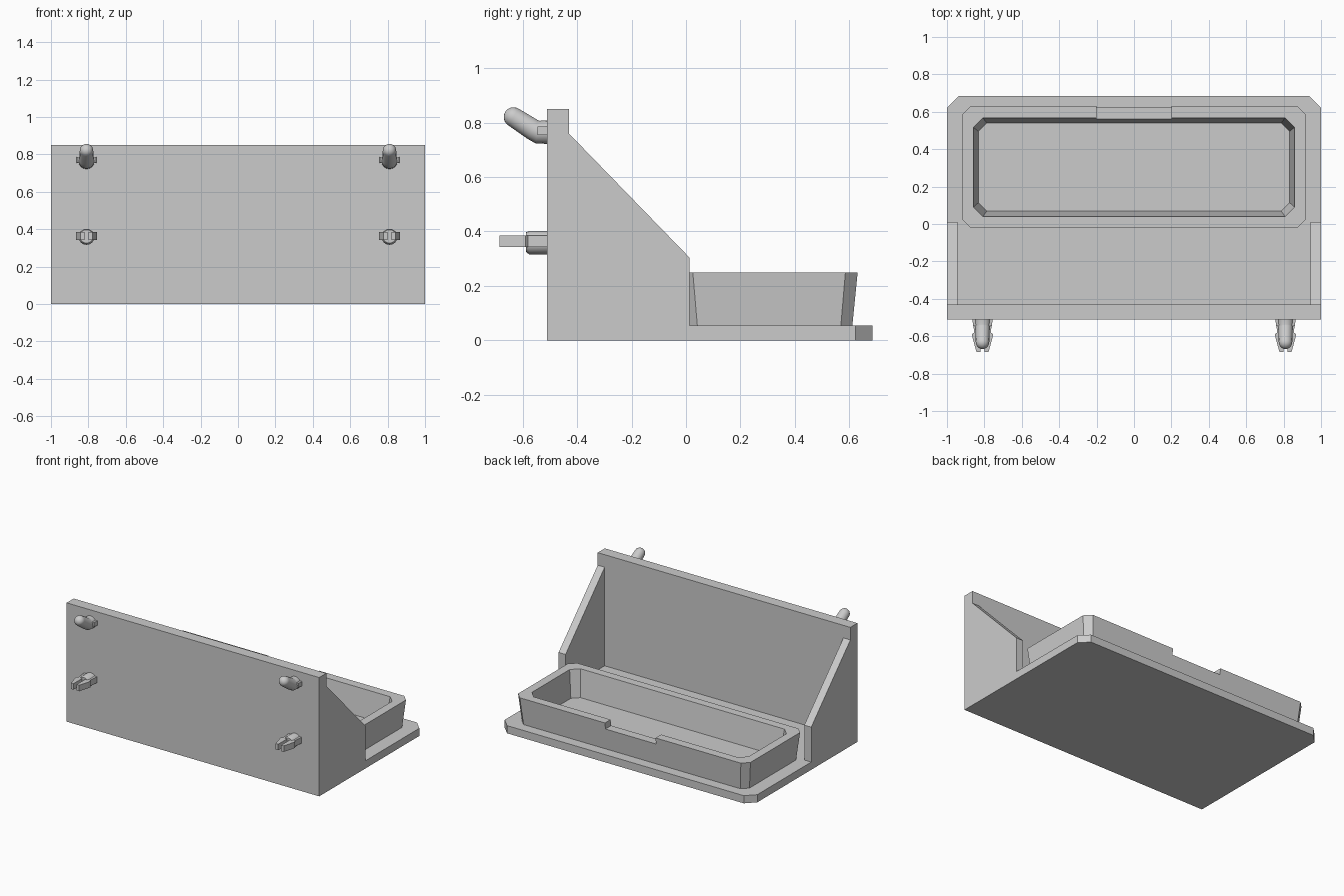
import bpy, bmesh, math
from mathutils import Vector

if "Cube" in bpy.data.objects:
    bpy.data.objects.remove(bpy.data.objects["Cube"])


def finish(name, bm):
    bmesh.ops.recalc_face_normals(bm, faces=bm.faces)
    me = bpy.data.meshes.new(name)
    bm.to_mesh(me)
    bm.free()
    ob = bpy.data.objects.new(name, me)
    bpy.context.collection.objects.link(ob)
    return ob


def loft(name, rings):
    """Skin a list of equal-length point rings and cap both ends."""
    bm = bmesh.new()
    vs = [[bm.verts.new(p) for p in r] for r in rings]
    n = len(vs[0])
    for a, b in zip(vs, vs[1:]):
        for i in range(n):
            j = (i + 1) % n
            bm.faces.new((a[i], a[j], b[j], b[i]))
    bm.faces.new(vs[0])
    bm.faces.new(vs[-1])
    return finish(name, bm)


def box(name, x0, x1, y0, y1, z0, z1):
    return loft(name, [[(x0, y0, z), (x1, y0, z), (x1, y1, z), (x0, y1, z)] for z in (z0, z1)])


def octagon(hx, y0, y1, c, z):
    """Rectangle with chamfered corners at height z."""
    return [(hx, y0 + c, z), (hx, y1 - c, z), (hx - c, y1, z), (c - hx, y1, z),
            (-hx, y1 - c, z), (-hx, y0 + c, z), (c - hx, y0, z), (hx - c, y0, z)]


def smooth(ob):
    bpy.ops.object.select_all(action='DESELECT')
    ob.select_set(True)
    bpy.context.view_layer.objects.active = ob
    bpy.ops.object.shade_smooth_by_angle(angle=math.radians(35))


# base plate with two chamfered corners, and the upright back plate
plan = [(-1, -.51), (1, -.51), (1, .622), (.937, .685), (-.937, .685), (-1, .622)]
loft("base_plate", [[(x, y, z) for x, y in plan] for z in (0, .055)])
box("back_plate", -1, 1, -.51, -.43, 0, .85)

# sloping side brackets
side = [(-.43, 0), (.012, 0), (.012, .305), (-.43, .76)]
for s, tag in ((-1, "left"), (1, "right")):
    loft("side_bracket_" + tag, [[(s * x, y, z) for y, z in side] for x in (.945, 1)])

# tapered tray with a hollow
tray = loft("tray", [octagon(.90, 0, .61, .042, .05), octagon(.92, -.02, .63, .045, .25),
                     octagon(.858, .04, .567, .05, .25), octagon(.832, .069, .54, .045, .06)])

# notch in the tray's outer wall
cutter = box("notch_cutter", -.2, .2, .5, .7, .205, .3)
cutter.hide_render = True
mod = tray.modifiers.new("notch", 'BOOLEAN')
mod.operation = 'DIFFERENCE'
mod.solver = 'EXACT'
mod.object = cutter
bpy.context.view_layer.objects.active = tray
bpy.ops.object.modifier_apply(modifier=mod.name)
bpy.data.objects.remove(cutter)


def disc(cx, cy, cz, r, tilt=0.0, n=16):
    """Circle whose axis points to -y, tilted upward."""
    up = Vector((0, math.sin(tilt), math.cos(tilt)))
    c = Vector((cx, cy, cz))
    return [c + Vector((1, 0, 0)) * r * math.cos(2 * math.pi * i / n)
            + up * r * math.sin(2 * math.pi * i / n) for i in range(n)]


for s, tag in ((-1, "left"), (1, "right")):
    px = s * .81

    # upper hook: straight root, upward bend, rounded tip
    t = math.radians(32)
    axis = Vector((0, -math.cos(t), math.sin(t)))
    tip = Vector((px, -.633, .82))
    rings = [disc(px, -.50, .765, .044), disc(px, -.545, .765, .042, t / 3)]
    rings.append(disc(px, -.562, .774, .039, t))
    for k in range(6):
        a = math.radians(k * 16.5)
        rings.append(disc(*(tip + axis * .036 * math.sin(a)), .036 * math.cos(a), t))
    smooth(loft("hook_" + tag, rings))

    # thin collar wings beside the hook root
    loft("hook_wings_" + tag, [[(px - w, y, .77 - h), (px + w, y, .77 - h),
                                (px + w, y, .77 + h), (px - w, y, .77 + h)]
                               for y, w, h in ((-.50, .055, .017), (-.545, .05, .015))])

    # lower clip: round root and two barbed prongs
    smooth(loft("clip_root_" + tag, [disc(px, -.50, .359, .043),
                                     disc(px, -.575, .359, .043), disc(px, -.588, .361, .036)]))
    barb = [(.012, -.50), (.052, -.50), (.045, -.58), (.056, -.59), (.053, -.61),
            (.032, -.685), (.012, -.685)]
    for m in (-1, 1):
        loft("clip_prong_" + tag, [[(px + m * x, y, z) for x, y in barb] for z in (.343, .386)])
